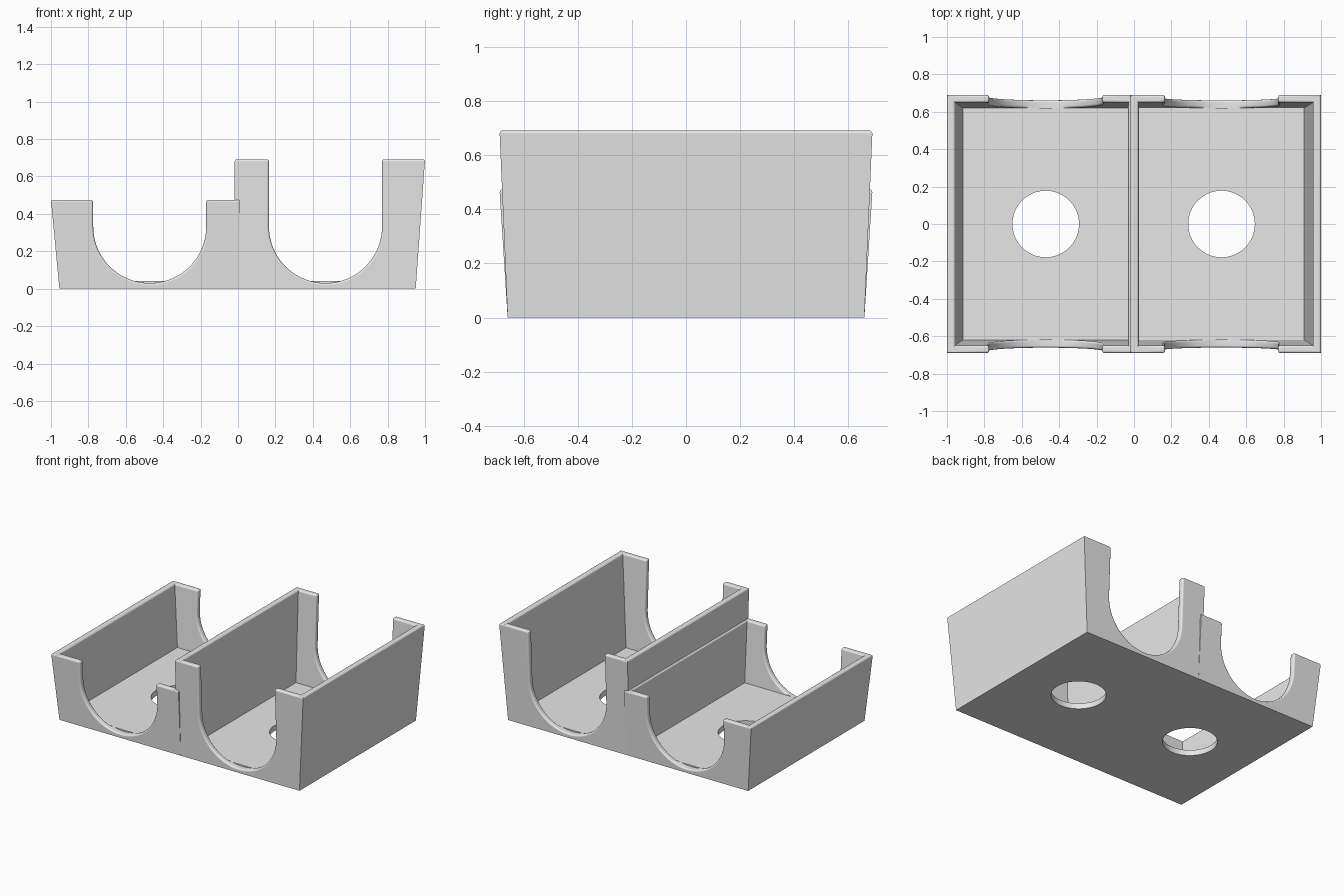
import bpy, bmesh, math

cube = bpy.data.objects.get("Cube")
if cube:
    bpy.data.objects.remove(cube, do_unlink=True)

FLOOR = 0.04
ROUND = 0.012

grey = bpy.data.materials.new("light_grey_plastic")
grey.use_nodes = True
colour = (0.8, 0.8, 0.8, 1)
grey.diffuse_color = colour
grey.node_tree.nodes["Principled BSDF"].inputs["Base Color"].default_value = colour


def make_object(name, bm):
    bmesh.ops.recalc_face_normals(bm, faces=bm.faces)
    mesh = bpy.data.meshes.new(name)
    bm.to_mesh(mesh)
    bm.free()
    mesh.materials.append(grey)
    ob = bpy.data.objects.new(name, mesh)
    bpy.context.collection.objects.link(ob)
    return ob


def loft(name, low, high):
    """Tapered box; each end is (x0, x1, half_depth, z)."""
    bm = bmesh.new()
    rings = []
    for x0, x1, d, z in (low, high):
        rings.append([bm.verts.new(p) for p in
                      ((x0, -d, z), (x1, -d, z), (x1, d, z), (x0, d, z))])
    a, b = rings
    bm.faces.new(a)
    bm.faces.new(b)
    for i in range(4):
        j = (i + 1) % 4
        bm.faces.new((a[i], a[j], b[j], b[i]))
    return make_object(name, bm)


def u_cutter(name, cx, cz, r, y0, y1):
    """U-shaped prism that opens an end wall."""
    n = 40
    prof = [(cx - r, 1.0)]
    prof += [(cx - r * math.cos(math.pi * i / n), cz - r * math.sin(math.pi * i / n))
             for i in range(n + 1)]
    prof.append((cx + r, 1.0))
    bm = bmesh.new()
    face = bm.faces.new([bm.verts.new((x, y0, z)) for x, z in prof])
    ext = bmesh.ops.extrude_face_region(bm, geom=[face])
    verts = [v for v in ext["geom"] if isinstance(v, bmesh.types.BMVert)]
    bmesh.ops.translate(bm, vec=(0, y1 - y0, 0), verts=verts)
    return make_object(name, bm)


def hole_cutter(name, cx, r):
    bm = bmesh.new()
    bmesh.ops.create_cone(bm, cap_ends=True, segments=64, radius1=r, radius2=r, depth=0.3)
    bmesh.ops.translate(bm, vec=(cx, 0, 0), verts=bm.verts)
    return make_object(name, bm)


def cut(ob, cutters):
    """Subtract the cutters, keep the result and remove the helpers."""
    for c in cutters:
        c.hide_render = True
        mod = ob.modifiers.new("cut", 'BOOLEAN')
        mod.operation = 'DIFFERENCE'
        mod.solver = 'EXACT'
        mod.object = c
    bpy.context.view_layer.update()
    deps = bpy.context.evaluated_depsgraph_get()
    result = bpy.data.meshes.new_from_object(ob.evaluated_get(deps))
    ob.modifiers.clear()
    ob.data = result
    for c in cutters:
        bpy.data.objects.remove(c, do_unlink=True)


def round_rim(ob, cx, cz, r, height):
    """Round the top rim and both U openings."""
    bm = bmesh.new()
    bm.from_mesh(ob.data)
    bmesh.ops.remove_doubles(bm, verts=bm.verts, dist=1e-4)

    def on_u(v):
        x, y, z = v.co
        dist = math.hypot(x - cx, z - cz) if z < cz else abs(x - cx)
        on_ledge = z < FLOOR + 0.001 and abs(y) < 0.63
        return abs(y) > 0.6 and abs(dist - r) < 0.002 and not on_ledge

    def on_top(v):
        return abs(v.co.z - height) < 1e-3

    edges = [e for e in bm.edges
             if len(e.link_faces) == 2 and e.calc_face_angle(0) > 0.5 and e.is_convex
             and (all(map(on_u, e.verts)) or all(map(on_top, e.verts)))]
    bmesh.ops.bevel(bm, geom=edges, offset=ROUND, offset_type='OFFSET', segments=4,
                    profile=0.5, affect='EDGES', clamp_overlap=False)
    for f in bm.faces:
        f.material_index = 0
    bm.to_mesh(ob.data)
    bm.free()


def tray(name, low, high, inner_low, inner_high, cx, r):
    height = high[3]
    cz = 0.03 + r
    ob = loft(name, low, high)
    # extend the cavity above the rim along the same slope
    k = (height + 0.1 - FLOOR) / (height - FLOOR)
    above = tuple(a + (b - a) * k for a, b in zip(inner_low, inner_high))
    cut(ob, [loft("cavity", inner_low, above),
             u_cutter("front_opening", cx, cz, r, -0.9, -0.619),
             u_cutter("back_opening", cx, cz, r, 0.619, 0.9),
             hole_cutter("floor_hole", cx, 0.178)])
    round_rim(ob, cx, cz, r, height)
    bpy.ops.object.select_all(action='DESELECT')
    ob.select_set(True)
    bpy.context.view_layer.objects.active = ob
    bpy.ops.object.shade_smooth_by_angle(angle=math.radians(35))
    mod = ob.modifiers.new("even_shading", 'WEIGHTED_NORMAL')
    mod.keep_sharp = True


# Low tray on the model's right
tray("low_tray", (-0.955, 0.008, 0.66, 0), (-1.0, 0.01, 0.69, 0.475),
     (-0.915, -0.032, 0.62, FLOOR), (-0.957, -0.03, 0.65, 0.475), -0.472, 0.302)

# Tall tray on the model's left
tray("tall_tray", (-0.016, 0.95, 0.66, 0), (-0.018, 1.0, 0.69, 0.692),
     (0.026, 0.91, 0.62, FLOOR), (0.024, 0.957, 0.65, 0.692), 0.468, 0.302)
